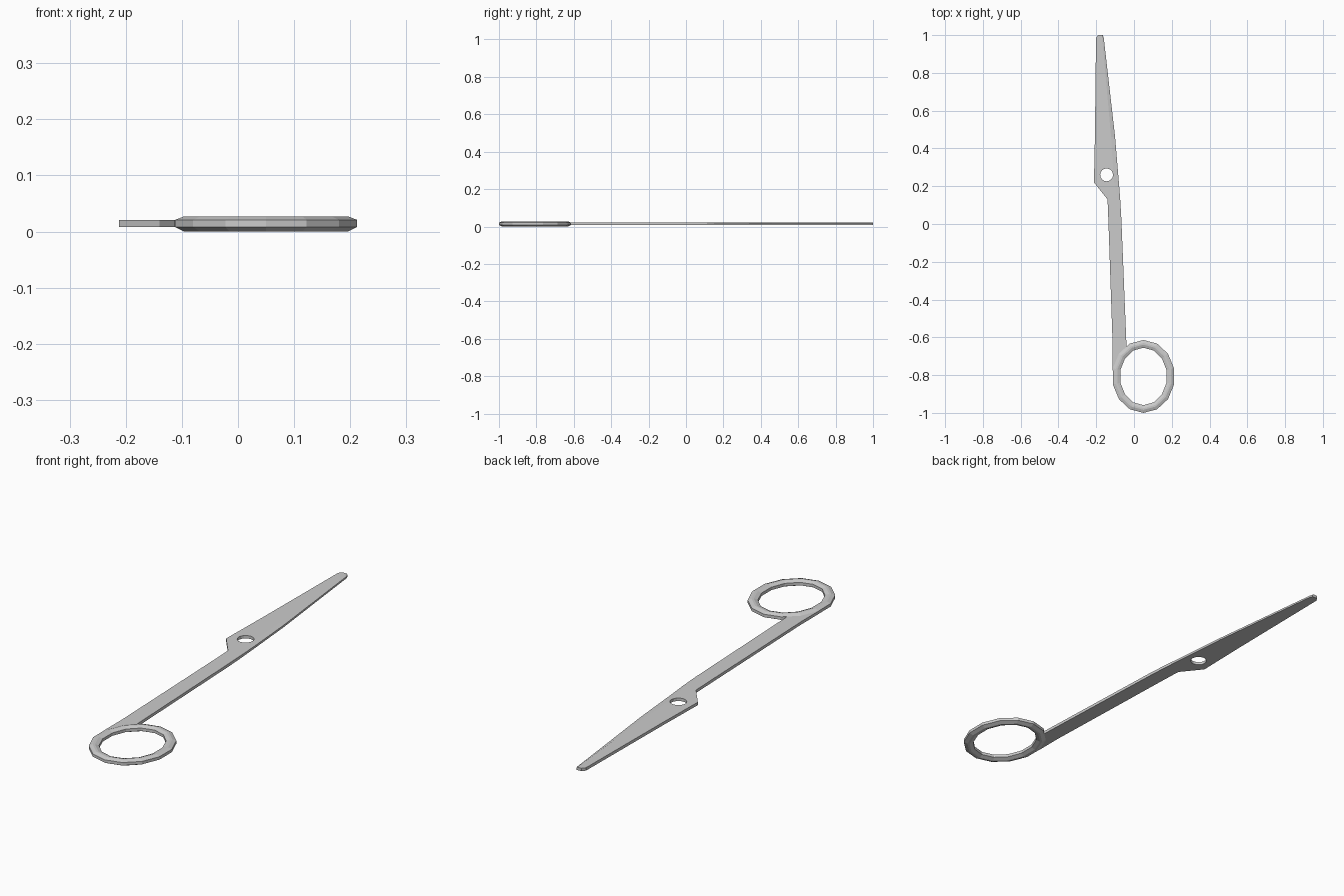
import bpy, math

if "Cube" in bpy.data.objects:
    bpy.data.objects.remove(bpy.data.objects["Cube"])

LOW, HIGH = 0.008, 0.021


def mesh_object(name, verts, faces):
    mesh = bpy.data.meshes.new(name)
    mesh.from_pydata(verts, [], faces)
    mesh.update()
    obj = bpy.data.objects.new(name, mesh)
    bpy.context.collection.objects.link(obj)
    return obj


def select(obj):
    bpy.ops.object.select_all(action='DESELECT')
    obj.select_set(True)
    bpy.context.view_layer.objects.active = obj


def fix_normals(obj):
    select(obj)
    bpy.ops.object.mode_set(mode='EDIT')
    bpy.ops.mesh.select_all(action='SELECT')
    bpy.ops.mesh.normals_make_consistent(inside=False)
    bpy.ops.object.mode_set(mode='OBJECT')


# Blade and shank: cross-sections (y, left x, right x, edge top z) from tip to ring
rows = [
    (1.0, -0.19, -0.165, 0.017), (0.985, -0.201, -0.16, 0.016),
    (0.46, -0.207, -0.10, 0.017), (0.22, -0.212, -0.08, 0.018),
    (0.13, -0.14, -0.073, 0.020), (0.03, -0.136, -0.067, HIGH),
    (-0.64, -0.113, -0.04, HIGH), (-0.665, -0.113, -0.036, HIGH),
    (-0.70, -0.113, -0.06, HIGH), (-0.76, -0.113, -0.085, HIGH),
    (-0.82, -0.111, -0.10, HIGH),
]
verts, faces = [], []
for y, left, right, edge in rows:
    ridge = right - 0.2 * (right - left)
    verts += [(left, y, LOW), (right, y, LOW), (right, y, edge),
              (ridge, y, HIGH), (left, y, HIGH)]
for i in range(len(rows) - 1):
    for k in range(5):
        m = (k + 1) % 5
        faces.append((i * 5 + k, i * 5 + m, i * 5 + 5 + m, i * 5 + 5 + k))
faces.append(tuple(range(5)))
faces.append(tuple(range(len(verts) - 5, len(verts))))
blade = mesh_object("blade_and_shank", verts, faces)
fix_normals(blade)

# Pivot hole
bpy.ops.mesh.primitive_cylinder_add(vertices=16, radius=0.034, depth=0.2,
                                    location=(-0.145, 0.26, 0.0145))
cutter = bpy.context.object
cutter.name = "pivot_hole_cutter"
cutter.hide_render = True
select(blade)
mod = blade.modifiers.new("pivot_hole", 'BOOLEAN')
mod.operation = 'DIFFERENCE'
mod.solver = 'EXACT'
mod.object = cutter
bpy.ops.object.modifier_apply(modifier=mod.name)
bpy.data.objects.remove(cutter, do_unlink=True)

# Finger ring: chamfered section (inset from rim, z) swept round an ellipse
section = [(0, LOW), (0, HIGH), (0.016, 0.027), (0.025, 0.027),
           (0.041, HIGH), (0.041, LOW), (0.025, 0), (0.016, 0)]
SEG, n = 14, len(section)
verts, faces = [], []
for i in range(SEG):
    a = math.pi / 2 + 2 * math.pi * i / SEG
    for inset, z in section:
        verts.append((0.05 + (0.166 - inset) * math.cos(a),
                      -0.807 + (0.193 - inset) * math.sin(a), z))
    j = (i + 1) % SEG
    for k in range(n):
        m = (k + 1) % n
        faces.append((i * n + k, i * n + m, j * n + m, j * n + k))
ring = mesh_object("finger_ring", verts, faces)
fix_normals(ring)
